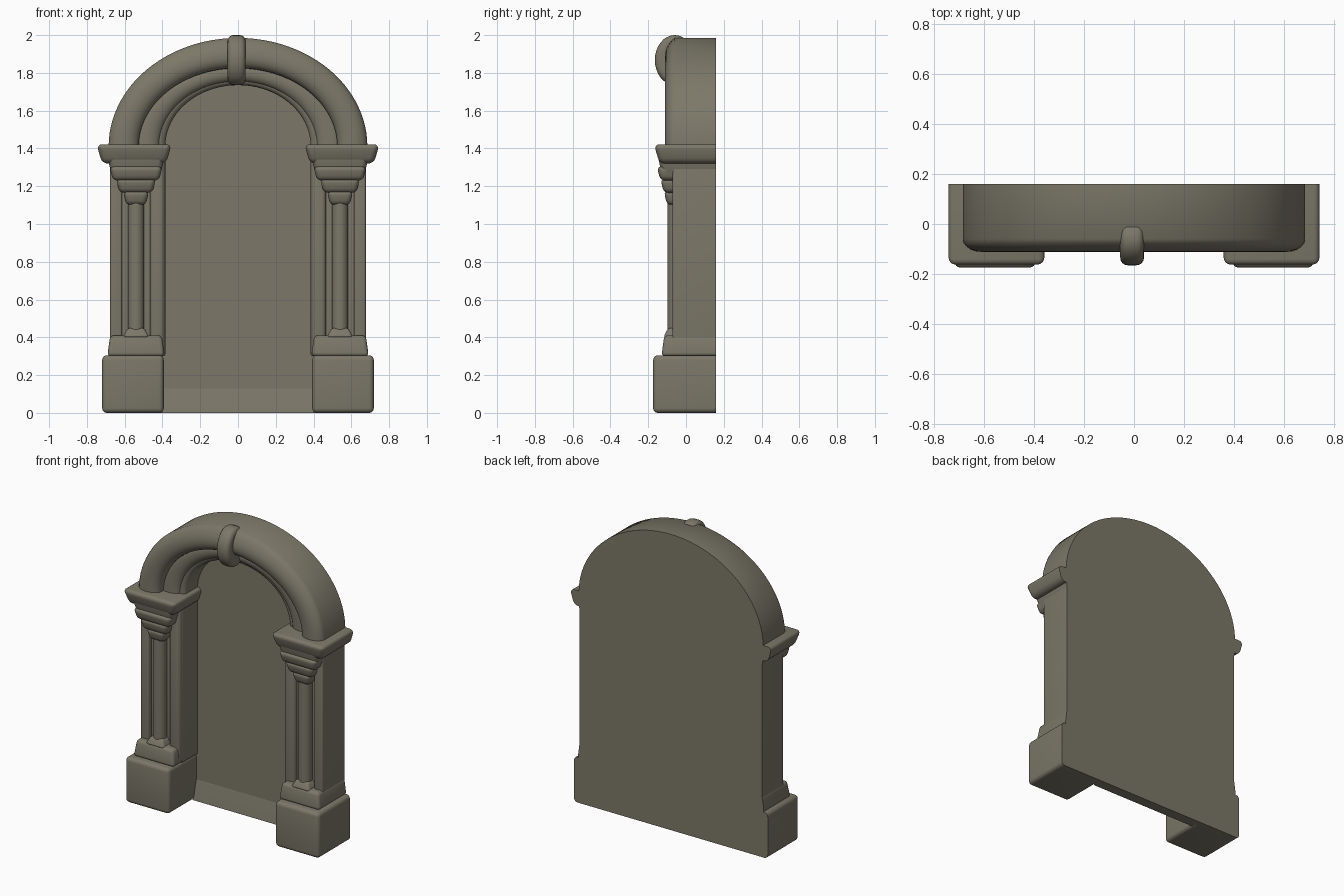
import bpy, bmesh
from math import cos, sin, pi

old = bpy.data.objects.get("Cube")
if old:
    bpy.data.objects.remove(old, do_unlink=True)

stone = bpy.data.materials.new("grey_brown_stone")
stone.use_nodes = True
colour = (0.2, 0.187, 0.14, 1)
stone.diffuse_color = colour
stone.node_tree.nodes["Principled BSDF"].inputs["Base Color"].default_value = colour

BACK = 0.16
PANEL = 0.12
SPRING = 1.41
ARCH_STEPS = 48


def loft(name, rings, bevel=0.0):
    """Skin equal closed rings, cap the ends, soften the edges off the back plane."""
    bm = bmesh.new()
    loops = [[bm.verts.new(point) for point in ring] for ring in rings]
    count = len(loops[0])
    for lower, upper in zip(loops, loops[1:]):
        for i in range(count):
            j = (i + 1) % count
            bm.faces.new((lower[i], lower[j], upper[j], upper[i]))
    bm.faces.new(loops[0])
    bm.faces.new(loops[-1])
    bmesh.ops.recalc_face_normals(bm, faces=bm.faces)
    if bevel:
        edges = [edge for edge in bm.edges
                 if edge.calc_face_angle() > pi / 5
                 and min(vert.co.y for vert in edge.verts) < BACK - bevel / 2]
        bmesh.ops.bevel(bm, geom=edges, offset=bevel, segments=4,
                        profile=0.5, affect="EDGES", clamp_overlap=True)
    mesh = bpy.data.meshes.new(name)
    bm.to_mesh(mesh)
    bm.free()
    mesh.materials.append(stone)
    obj = bpy.data.objects.new(name, mesh)
    bpy.context.collection.objects.link(obj)
    bpy.ops.object.select_all(action="DESELECT")
    obj.select_set(True)
    bpy.context.view_layer.objects.active = obj
    bpy.ops.object.shade_smooth_by_angle(angle=pi / 4)


def block(name, centre, half, front, bottom, top, bevel, foot=0.0, head=0.0):
    """Soft block against the back plane, drawn in by foot below and head above."""
    rings = []
    for inset, z in ((foot, bottom), (head, top)):
        left, right = centre - half + inset, centre + half - inset
        near = front + inset
        rings.append([(left, near, z), (right, near, z),
                      (right, BACK, z), (left, BACK, z)])
    loft(name, rings, bevel)


def arch_curve(t):
    """Half ellipse from the outer edge (t = 0) to the opening (t = 1)."""
    width, height = 0.685 - 0.3 * t, 0.575 - 0.25 * t ** 0.7
    angles = [pi * i / ARCH_STEPS for i in range(ARCH_STEPS + 1)]
    return [(width * cos(a), SPRING + height * sin(a)) for a in angles]


def arch_band(name, start, end, edge, bulge, steps=10):
    """Rounded moulding that follows the arch between two offsets."""
    curves = [(arch_curve(start), BACK)]
    for i in range(steps + 1):
        swing = pi * i / steps
        t = start + (end - start) * (1 - cos(swing)) / 2
        curves.append((arch_curve(t), edge - bulge * sin(swing)))
    curves.append((arch_curve(end), BACK))
    loft(name, [[(curve[i][0], y, curve[i][1]) for curve, y in curves]
                for i in range(ARCH_STEPS + 1)])


# Niche panel with a round top, and the shallow sill at its foot
outline = [(-0.67, 0), (0.67, 0)] + arch_curve(0.03)
loft("back_panel", [[(x, y, z) for x, z in outline] for y in (PANEL, BACK)])
sill_side = [(BACK, 0), (0.09, 0), (0.1, 0.05), (PANEL, 0.13), (BACK, 0.13)]
loft("sill", [[(x, y, z) for y, z in sill_side] for x in (-0.4, 0.4)])

# Arch: broad outer moulding, stepped inner one, plain reveal
arch_band("outer_arch", 0, 0.53, -0.06, 0.052)
arch_band("inner_arch", 0.4, 0.9, -0.005, 0.04)
arch_band("arch_reveal", 0.7, 1, 0.01, 0.03)

# Keystone: an oval side silhouette given thickness
turns = [2 * pi * i / 32 for i in range(32)]
oval = [(0.105 * cos(a) - 0.06, 0.132 * sin(a) + 1.868) for a in turns]
loft("keystone", [[(x, y, z) for y, z in oval] for x in (-0.055, 0.04)], bevel=0.03)

for side, label in ((1, "left_"), (-1, "right_")):
    middle = side * 0.54

    # Pedestal and the stepped base on it
    block(label + "pedestal", side * 0.556, 0.163, -0.174, 0, 0.305, 0.025)
    block(label + "base", middle, 0.152, -0.13, 0.3, 0.41, 0.02, head=0.015)
    block(label + "column_foot", middle, 0.07, -0.12, 0.4, 0.45, 0.015, head=0.025)

    # Pier: recessed core, edge strips and a round column
    block(label + "pier_core", side * 0.53, 0.145, -0.04, 0.3, SPRING, 0.01)
    block(label + "outer_strip", side * 0.645, 0.032, -0.072, 0.3, 1.35, 0.012)
    block(label + "inner_strip", side * 0.427, 0.04, -0.07, 0.3, 1.35, 0.025)
    loft(label + "column", [[(middle + 0.043 * cos(a), 0.043 * sin(a) - 0.055, z)
                             for a in turns] for z in (0.4, 1.2)])

    # Capital: rolls that widen upward to a flared slab
    for level in range(3):
        low = 1.1 + 0.065 * level
        block(label + "capital_roll", middle, 0.07 + 0.035 * level,
              -0.118 - 0.018 * level, low, low + 0.075, 0.025, foot=0.018)
    block(label + "capital_neck", middle, 0.155, -0.152, 1.24, 1.37, 0.03, foot=0.03)
    block(label + "capital_slab", side * 0.55, 0.199, -0.17, 1.32, 1.422, 0.03,
          foot=0.03)
